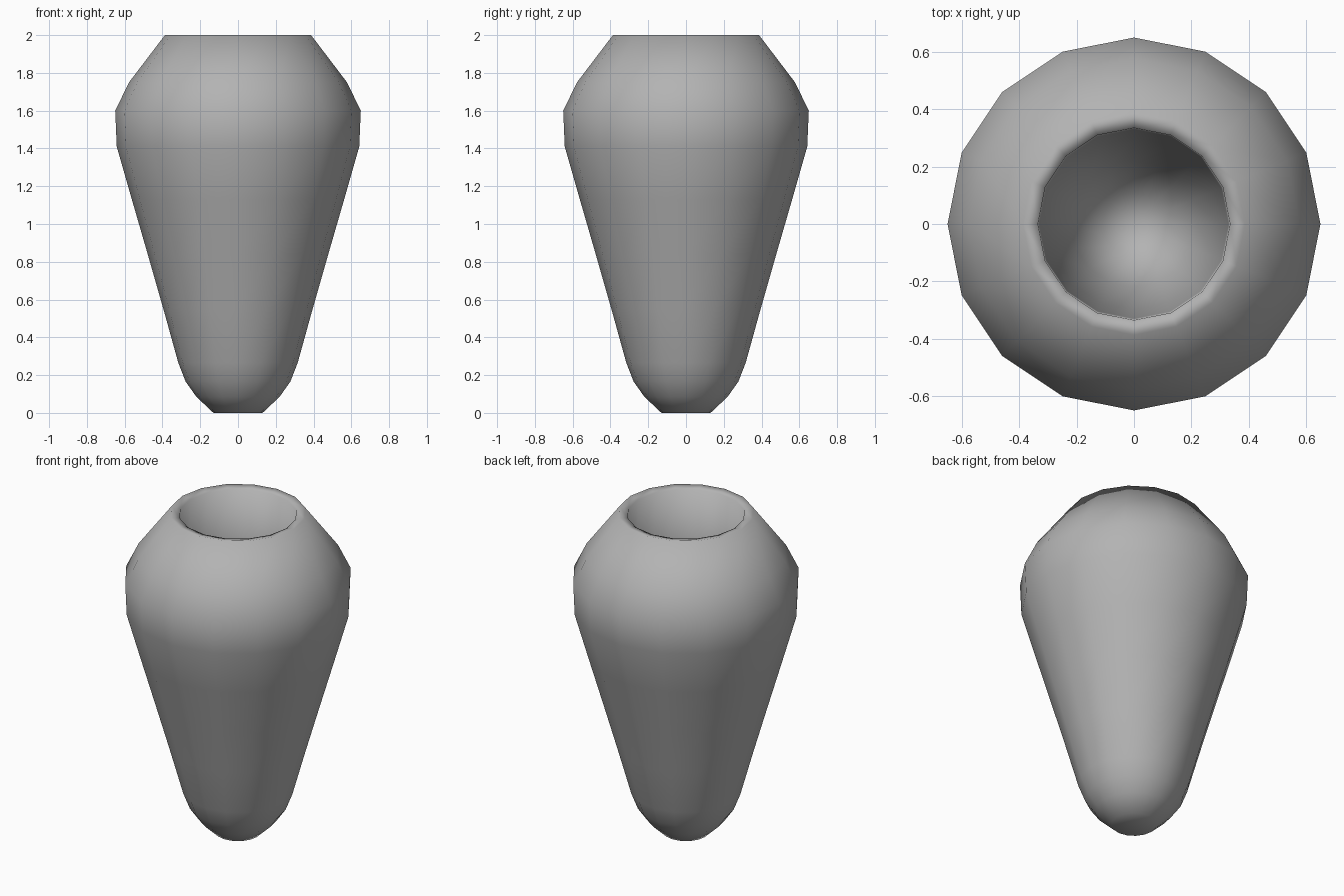
import bpy, bmesh
from math import cos, sin, tau

if "Cube" in bpy.data.objects:
    bpy.data.objects.remove(bpy.data.objects["Cube"])

SIDES = 16
# Profile (radius, height): outside from foot to rim, then down the bore
PROFILE = [(0.13, 0.0), (0.22, 0.085), (0.277, 0.165), (0.316, 0.265),
           (0.395, 0.55), (0.478, 0.84), (0.562, 1.13),
           (0.642, 1.41), (0.65, 1.60), (0.577, 1.75), (0.387, 2.0),
           (0.335, 1.99), (0.33, 1.6), (0.30, 0.8), (0.22, 0.3), (0.11, 0.13)]
FLOOR = 0.1

# Vase body: lathe the profile around z
bm = bmesh.new()
rings = [[bm.verts.new((r * cos(tau * i / SIDES), r * sin(tau * i / SIDES), z))
          for i in range(SIDES)] for r, z in PROFILE]
for low, high in zip(rings, rings[1:]):
    for i in range(SIDES):
        j = (i + 1) % SIDES
        bm.faces.new((low[i], low[j], high[j], high[i]))

# Closed foot and inner floor
foot = bm.verts.new((0, 0, 0))
floor = bm.verts.new((0, 0, FLOOR))
for i in range(SIDES):
    j = (i + 1) % SIDES
    bm.faces.new((foot, rings[0][j], rings[0][i]))
    bm.faces.new((floor, rings[-1][i], rings[-1][j]))

for f in bm.faces:
    f.smooth = True
mesh = bpy.data.meshes.new("vase")
bm.to_mesh(mesh)
bm.free()
vase = bpy.data.objects.new("vase", mesh)
bpy.context.collection.objects.link(vase)

# Darker grey glaze
glaze = bpy.data.materials.new("dark_grey")
glaze.diffuse_color = (0.45, 0.45, 0.45, 1)
glaze.use_nodes = True
glaze.node_tree.nodes["Principled BSDF"].inputs["Base Color"].default_value = glaze.diffuse_color
mesh.materials.append(glaze)
